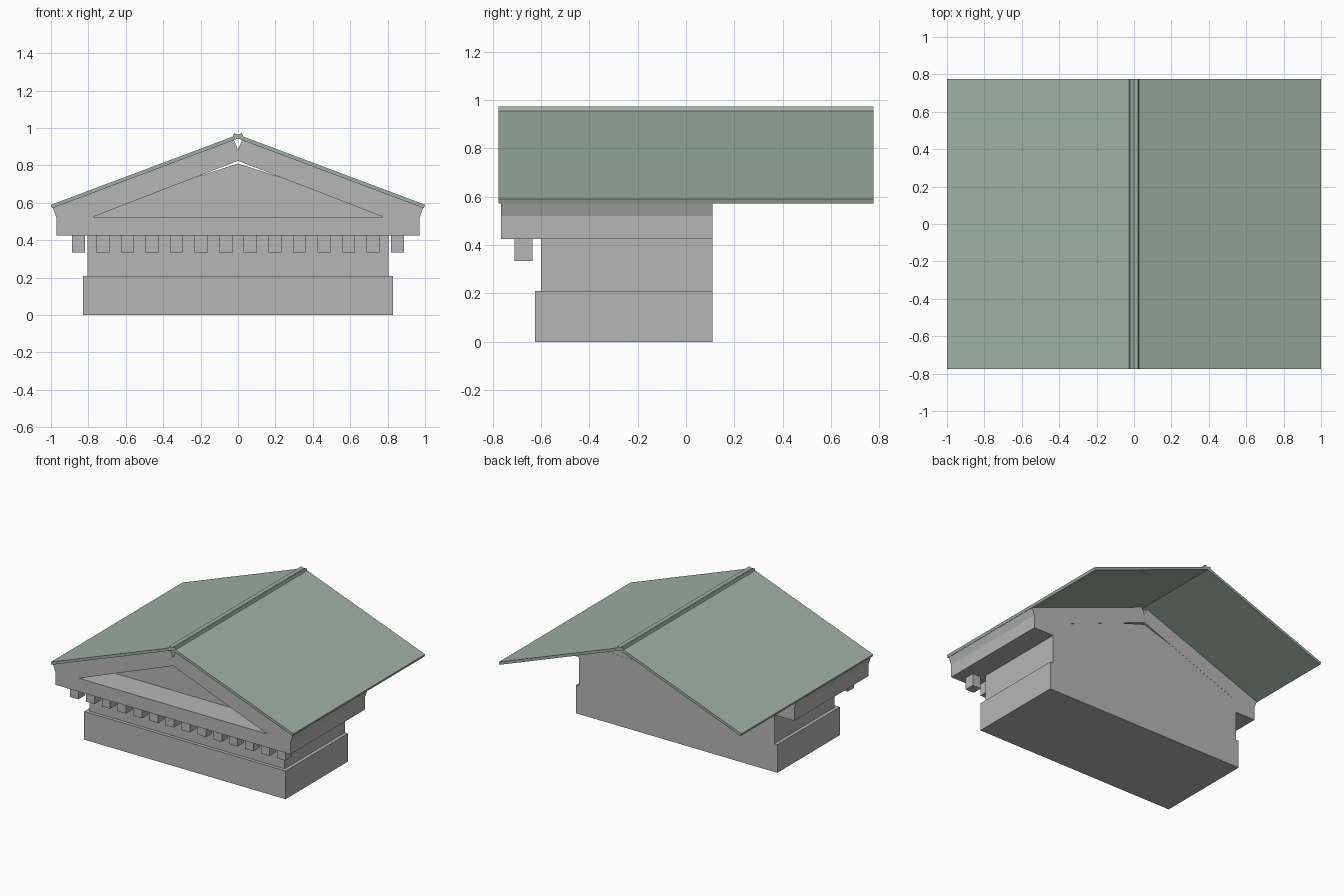
import bpy, bmesh, math

if "Cube" in bpy.data.objects:
    bpy.data.objects.remove(bpy.data.objects["Cube"])


def material(name, rgb):
    m = bpy.data.materials.new(name)
    m.diffuse_color = (*rgb, 1.0)
    m.use_nodes = True
    m.node_tree.nodes["Principled BSDF"].inputs["Base Color"].default_value = m.diffuse_color
    return m


STONE = material("grey stone", (0.47, 0.47, 0.47))
GREEN = material("pale green roof", (0.35, 0.44, 0.375))
BACK = 0.11  # shared rear plane of the masonry


def prism(name, profile, y0, y1, mat, mirror=False):
    """Extrude an xz profile from y0 to y1; optionally mirror a half profile."""
    bm = bmesh.new()
    face = bm.faces.new([bm.verts.new((x, y0, z)) for x, z in profile])
    ext = bmesh.ops.extrude_face_region(bm, geom=[face], use_keep_orig=True)
    verts = [g for g in ext["geom"] if isinstance(g, bmesh.types.BMVert)]
    bmesh.ops.translate(bm, verts=verts, vec=(0, y1 - y0, 0))
    bmesh.ops.recalc_face_normals(bm, faces=bm.faces)
    if mirror:  # open the seam, then weld the two halves
        seam = [f for f in bm.faces if all(abs(v.co.x) < 1e-6 for v in f.verts)]
        bmesh.ops.delete(bm, geom=seam, context='FACES')
    me = bpy.data.meshes.new(name)
    bm.to_mesh(me)
    bm.free()
    me.materials.append(mat)
    ob = bpy.data.objects.new(name, me)
    bpy.context.collection.objects.link(ob)
    if mirror:
        mod = ob.modifiers.new("mirror", 'MIRROR')
        mod.use_clip = True
    return ob


def block(name, x0, x1, y0, y1, z0, z1, mat):
    return prism(name, [(x0, z0), (x1, z0), (x1, z1), (x0, z1)], y0, y1, mat)


# Lower beam and frieze
block("lower_beam", -0.83, 0.83, -0.625, BACK, 0, 0.21, STONE)
block("frieze", -0.805, 0.805, -0.60, BACK, 0.21, 0.425, STONE)

# Row of dentils hanging under the cornice
for i in range(14):
    x = (i - 6.5) * 0.1313
    block(f"dentil_{i + 1}", x - 0.035, x + 0.035, -0.71, -0.635, 0.335, 0.425, STONE)

# Roof slope: top line z = EAVE + SLOPE * (1 - x)
EAVE, SLOPE, THICK = 0.59, 0.375, 0.02
ang = math.atan(SLOPE)
nx, nz = THICK * math.sin(ang), THICK * math.cos(ang)


def top(x):
    return EAVE + SLOPE * (1 - x)


def under(x):
    return top(x) - THICK / math.cos(ang) + 0.001


# Pediment: cornice and gable with a triangular opening and a notch at the peak
prism("pediment", [(0, 0.425), (0.97, 0.425), (0.97, 0.52), (0.99, under(0.99)),
                   (0.022, under(0.022)), (0, 0.885), (0, 0.825),
                   (0.775, 0.525), (0, 0.525)], -0.765, BACK, STONE, mirror=True)

# Recessed panel, slightly flatter than the opening
prism("gable_panel", [(-0.89, 0.524), (0.89, 0.524), (0, 0.81)],
      -0.56, BACK - 0.001, STONE)

# Two roof slabs that cross at the ridge
for side, s in (("right", 1), ("left", -1)):
    r = -0.021
    prof = [(1, EAVE), (r, top(r)), (r - nx, top(r) - nz), (1 - nx, EAVE - nz)]
    prism(f"roof_slab_{side}", [(s * x, z) for x, z in prof], -0.775, 0.775, GREEN)
